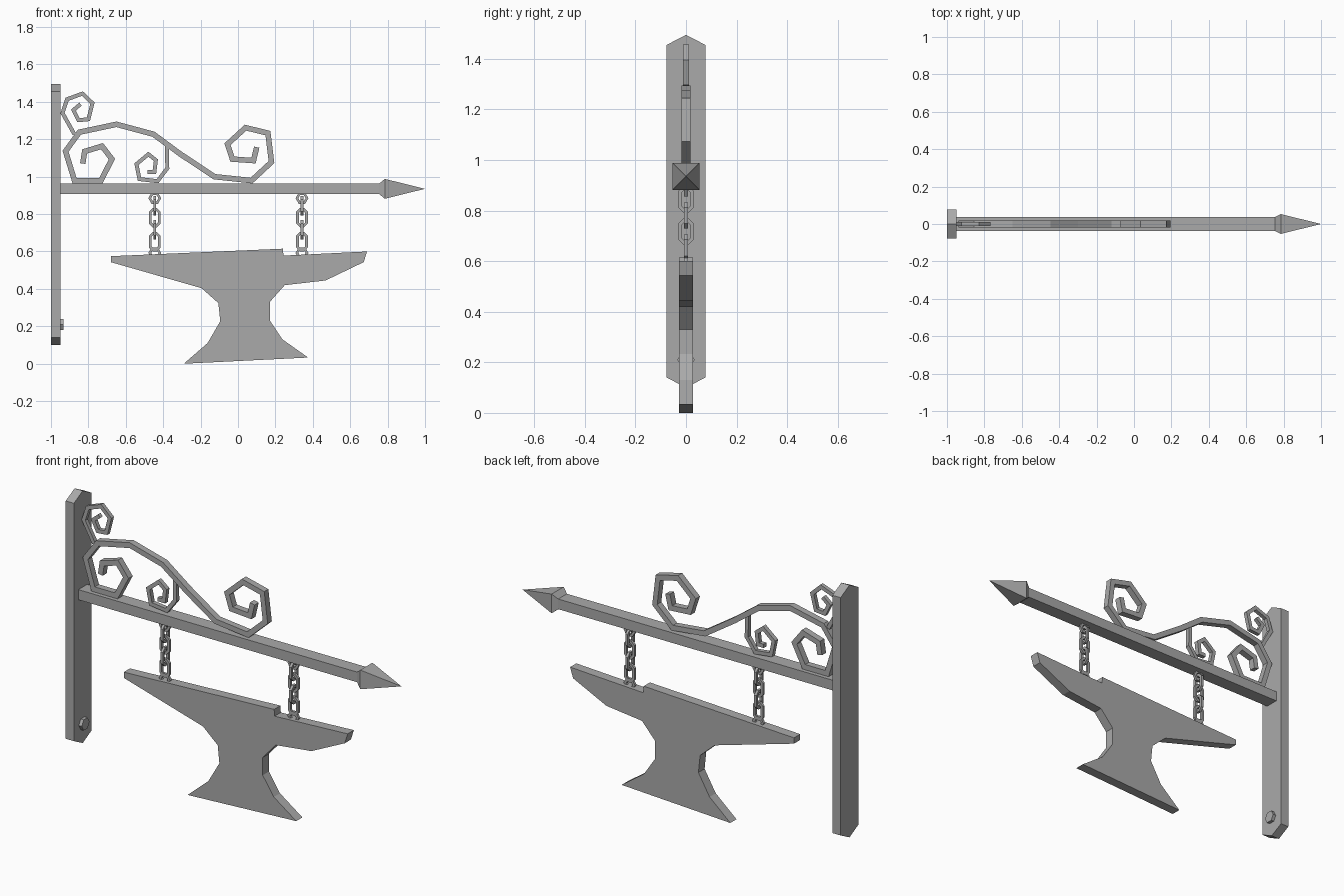
import bpy, bmesh
from math import sin, cos, pi, radians
from mathutils import Vector, Matrix

cube = bpy.data.objects.get("Cube")
if cube:
    bpy.data.objects.remove(cube, do_unlink=True)

iron = bpy.data.materials.new("grey_iron")
iron.use_nodes = True
colour = (0.4, 0.4, 0.4, 1)
iron.diffuse_color = colour
iron.node_tree.nodes["Principled BSDF"].inputs["Base Color"].default_value = colour


def finish(name, bm, matrix=None):
    """Turn a bmesh into a flat shaded iron object."""
    bmesh.ops.recalc_face_normals(bm, faces=bm.faces[:])
    if matrix:
        bm.transform(matrix)
    mesh = bpy.data.meshes.new(name)
    bm.to_mesh(mesh)
    bm.free()
    mesh.materials.append(iron)
    obj = bpy.data.objects.new(name, mesh)
    bpy.context.collection.objects.link(obj)
    return obj


def extrude(name, outline, start, depth):
    """Extrude a closed outline of 3D points along the depth vector."""
    bm = bmesh.new()
    face = bm.faces.new([bm.verts.new(Vector(p) + Vector(start)) for p in outline])
    result = bmesh.ops.extrude_face_region(bm, geom=[face], use_keep_orig=True)
    moved = [g for g in result["geom"] if isinstance(g, bmesh.types.BMVert)]
    bmesh.ops.translate(bm, verts=moved, vec=depth)
    return finish(name, bm)


def bar(name, path, thick, half_depth, closed=False, matrix=None):
    """Bend a rectangular bar along an x-z path with mitred corners."""
    bm = bmesh.new()
    pts = [Vector(p) for p in path]
    count = len(pts)
    rings = []
    for i, p in enumerate(pts):
        before = pts[i - 1] if i or closed else None
        after = pts[(i + 1) % count] if i < count - 1 or closed else None
        into = (p - before).normalized() if before else (after - p).normalized()
        out = (after - p).normalized() if after else into
        tangent = (into + out).normalized()
        normal = Vector((-tangent.y, tangent.x))
        offset = normal * (thick / 2 / max(tangent.dot(into), 0.5))
        a, b = p + offset, p - offset
        corners = [(a, -1), (b, -1), (b, 1), (a, 1)]
        rings.append([bm.verts.new((q.x, s * half_depth, q.y)) for q, s in corners])
    for i in range(count if closed else count - 1):
        r, s = rings[i], rings[(i + 1) % count]
        for j in range(4):
            k = (j + 1) % 4
            bm.faces.new((r[j], r[k], s[k], s[j]))
    if not closed:
        bm.faces.new(rings[0])
        bm.faces.new(rings[-1])
    return finish(name, bm, matrix)


# Wall post with pointed ends
W = 0.077
post = [(0, -W, 0.14), (0, 0, 0.1), (0, W, 0.14),
        (0, W, 1.455), (0, 0, 1.495), (0, -W, 1.455)]
extrude("wall_post", post, (-1, 0, 0), (0.05, 0, 0))

# Hexagonal bolt head low on the post
bolt = [(0, 0.034 * cos(i * pi / 3), 0.034 * sin(i * pi / 3)) for i in range(6)]
extrude("post_bolt", bolt, (-0.95, 0, 0.21), (0.018, 0, 0))

# Square beam that flares into a spear point
bm = bmesh.new()
rings = []
for x, y, z in ((-0.95, 0.038, 0.028), (0.755, 0.038, 0.028), (0.785, 0.053, 0.053)):
    rings.append([bm.verts.new((x, a * y, 0.935 + b * z))
                  for a, b in ((-1, -1), (1, -1), (1, 1), (-1, 1))])
tip = bm.verts.new((1, 0, 0.935))
bm.faces.new(rings[0])
for j in range(4):
    k = (j + 1) % 4
    for r, s in zip(rings, rings[1:]):
        bm.faces.new((r[j], r[k], s[k], s[j]))
    bm.faces.new((rings[-1][j], rings[-1][k], tip))
finish("spear_beam", bm)

# Scrollwork above the beam
main_scroll = [(-.83, 1.07), (-.82, 1.135), (-.727, 1.163), (-.674, 1.094),
               (-.733, .979), (-.874, .979), (-.922, 1.136), (-.848, 1.238),
               (-.65, 1.28), (-.452, 1.227), (-.307, 1.12), (-.126, 1), (.072, .979),
               (.179, 1.078), (.16, 1.233), (.04, 1.262), (-.056, 1.174),
               (-.03, 1.094), (.083, 1.086), (.1, 1.158)]
bar("main_scroll", main_scroll, 0.029, 0.018)
small_curl = [(-.38, 1.17), (-.378, 1.045), (-.43, .976), (-.527, .987), (-.543, 1.067),
              (-.479, 1.12), (-.439, 1.088), (-.447, 1.024), (-.484, 1.024)]
bar("small_curl", small_curl, 0.021, 0.012)
top_curl = [(-.875, 1.227), (-.938, 1.34), (-.914, 1.414), (-.832, 1.444), (-.778, 1.393),
            (-.8, 1.307), (-.853, 1.302), (-.88, 1.356), (-.842, 1.388)]
bar("top_curl", top_curl, 0.021, 0.011)

# Hanging anvil plate
anvil = [(-.68, .575), (.24, .615), (.243, .578), (.69, .6), (.672, .543), (.468, .445),
         (.25, .42), (.17, .33), (.17, .232), (.238, .13), (.375, .033), (-.29, 0),
         (-.163, .11), (-.095, .227), (-.105, .324), (-.195, .404), (-.68, .543)]
extrude("anvil_plate", [(x, 0, z) for x, z in anvil], (0, -0.027, 0), (0, 0.054, 0))

# Two chains: an eye ring at each end and links turned by a quarter each time
w, h, c = 0.024, 0.045, 0.016
link = [(-w, c - h), (c - w, -h), (w - c, -h), (w, c - h),
        (w, h - c), (w - c, h), (c - w, h), (-w, h - c)]
ring = [(0.027 * cos(i * pi / 3), 0.027 * sin(i * pi / 3)) for i in range(6)]
for side, x in (("right", -0.445), ("left", 0.342)):
    for place, z in (("top", 0.885), ("bottom", 0.592)):
        bar(f"{side}_chain_{place}_eye", ring, 0.013, 0.007, True,
            Matrix.Translation((x, 0, z)))
    for i in range(4):
        turn = Matrix.Rotation(radians(0 if i % 2 else 90), 4, "Z")
        bar(f"{side}_chain_link_{i}", link, 0.014, 0.007, True,
            Matrix.Translation((x, 0, 0.845 - i * 0.064)) @ turn)
